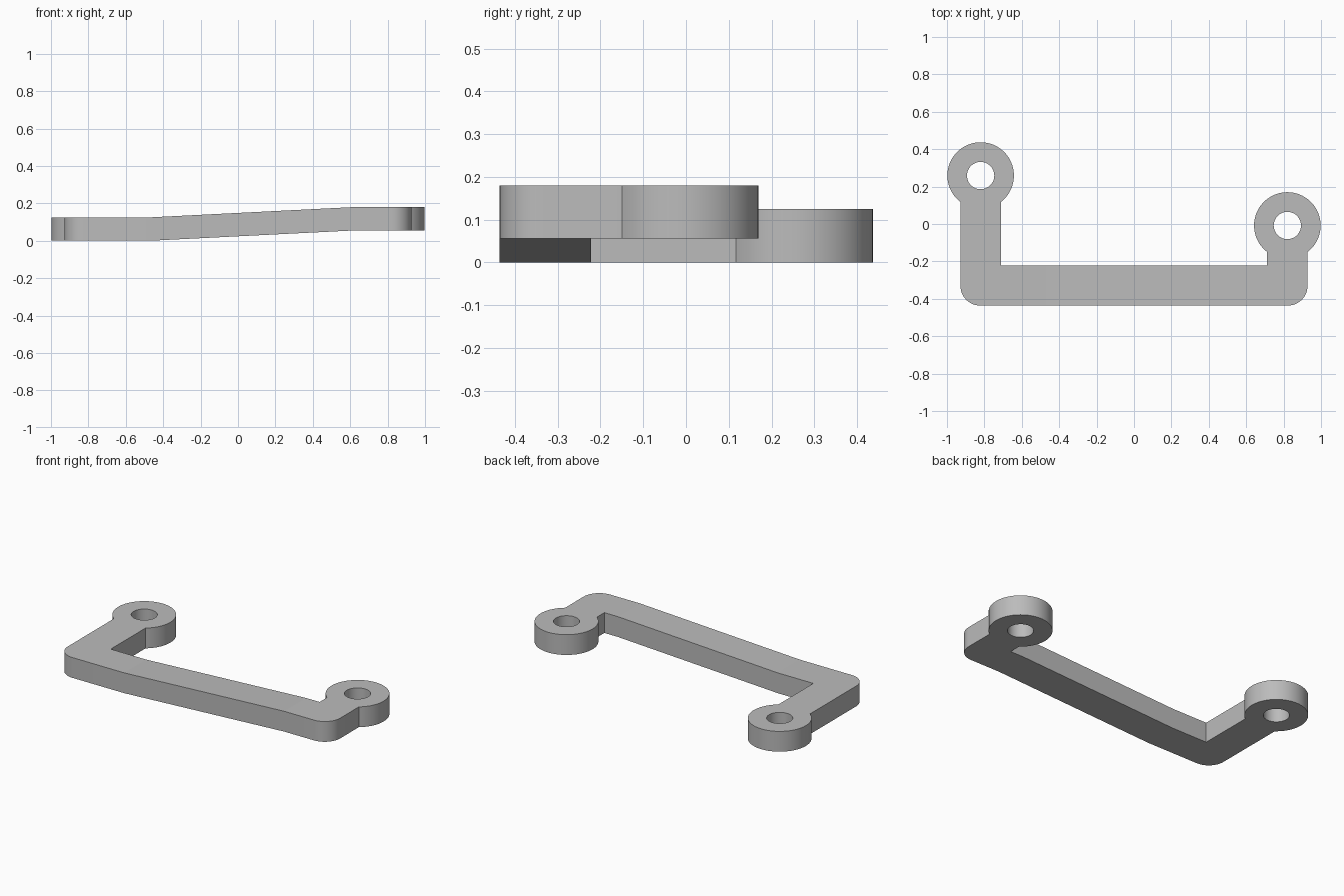
import bpy, bmesh
from math import asin, cos, sin, pi, radians
from mathutils import Vector

cube = bpy.data.objects.get("Cube")
if cube:
    bpy.data.objects.remove(cube, do_unlink=True)

THICK = 0.125          # bracket thickness
RISE = 0.055           # height step between the two ends
ARM_X, HALF = 0.82, 0.108
RING_R, HOLE_R = 0.178, 0.073
FRONT, INNER = -0.436, -0.222
CORNER = 0.105
RING_Y = {-1: 0.259, 1: -0.008}
BEND_START, BEND_END = -0.47, 0.62

grey = bpy.data.materials.new("plain grey")
grey.use_nodes = True
colour = (0.5, 0.5, 0.5, 1)
grey.diffuse_color = colour
grey.node_tree.nodes["Principled BSDF"].inputs["Base Color"].default_value = colour


def arc(cx, cy, r, a0, a1, n):
    return [(cx + r * cos(a0 + (a1 - a0) * i / n), cy + r * sin(a0 + (a1 - a0) * i / n))
            for i in range(n + 1)]


def height(x):
    t = min(max((x - BEND_START) / (BEND_END - BEND_START), 0), 1)
    return RISE * t


# Counter-clockwise outline: front corners, right eyelet, inner corners, left eyelet
neck = asin(HALF / RING_R)
outer = ARM_X + HALF
outline = arc(-outer + CORNER, FRONT + CORNER, CORNER, pi, 1.5 * pi, 12)
outline += arc(outer - CORNER, FRONT + CORNER, CORNER, 1.5 * pi, 2 * pi, 12)
outline += arc(ARM_X, RING_Y[1], RING_R, -pi / 2 + neck, 1.5 * pi - neck, 64)
outline += [(ARM_X - HALF, INNER), (-ARM_X + HALF, INNER)]
outline += arc(-ARM_X, RING_Y[-1], RING_R, -pi / 2 + neck, 1.5 * pi - neck, 64)

# Flat slab, split across the bar and then stepped upward
bm = bmesh.new()
face = bm.faces.new([bm.verts.new((x, y, 0)) for x, y in outline])
extruded = bmesh.ops.extrude_face_region(bm, geom=[face])
bmesh.ops.translate(bm, vec=(0, 0, THICK),
                    verts=[v for v in extruded["geom"] if isinstance(v, bmesh.types.BMVert)])
for x in (BEND_START, BEND_END):
    bmesh.ops.bisect_plane(bm, geom=bm.verts[:] + bm.edges[:] + bm.faces[:],
                           plane_co=Vector((x, 0, 0)), plane_no=Vector((1, 0, 0)))
for v in bm.verts:
    v.co.z += height(v.co.x)
bmesh.ops.recalc_face_normals(bm, faces=bm.faces)
mesh = bpy.data.meshes.new("bracket")
bm.to_mesh(mesh)
bm.free()
bracket = bpy.data.objects.new("bracket", mesh)
bpy.context.collection.objects.link(bracket)
mesh.materials.append(grey)

# Bolt holes through both eyelets
for side, name in ((-1, "right_hole_cutter"), (1, "left_hole_cutter")):
    bpy.ops.mesh.primitive_cylinder_add(vertices=48, radius=HOLE_R, depth=0.6,
                                        location=(side * ARM_X, RING_Y[side], 0.1))
    cutter = bpy.context.object
    cutter.name = name
    cutter.hide_render = True
    cutter.data.materials.append(grey)
    cut = bracket.modifiers.new("hole", "BOOLEAN")
    cut.operation, cut.solver, cut.object = "DIFFERENCE", "EXACT", cutter
    bpy.ops.object.select_all(action="DESELECT")
    bracket.select_set(True)
    bpy.context.view_layer.objects.active = bracket
    bpy.ops.object.modifier_apply(modifier=cut.name)
    bpy.data.objects.remove(cutter, do_unlink=True)

bpy.ops.object.shade_smooth_by_angle(angle=radians(30))
# Keep the shallow bends crisp
for edge in bracket.data.edges:
    a, b = (bracket.data.vertices[i].co for i in edge.vertices)
    if any(abs(a.x - x) < 1e-4 and abs(b.x - x) < 1e-4 for x in (BEND_START, BEND_END)):
        edge.use_edge_sharp = True
